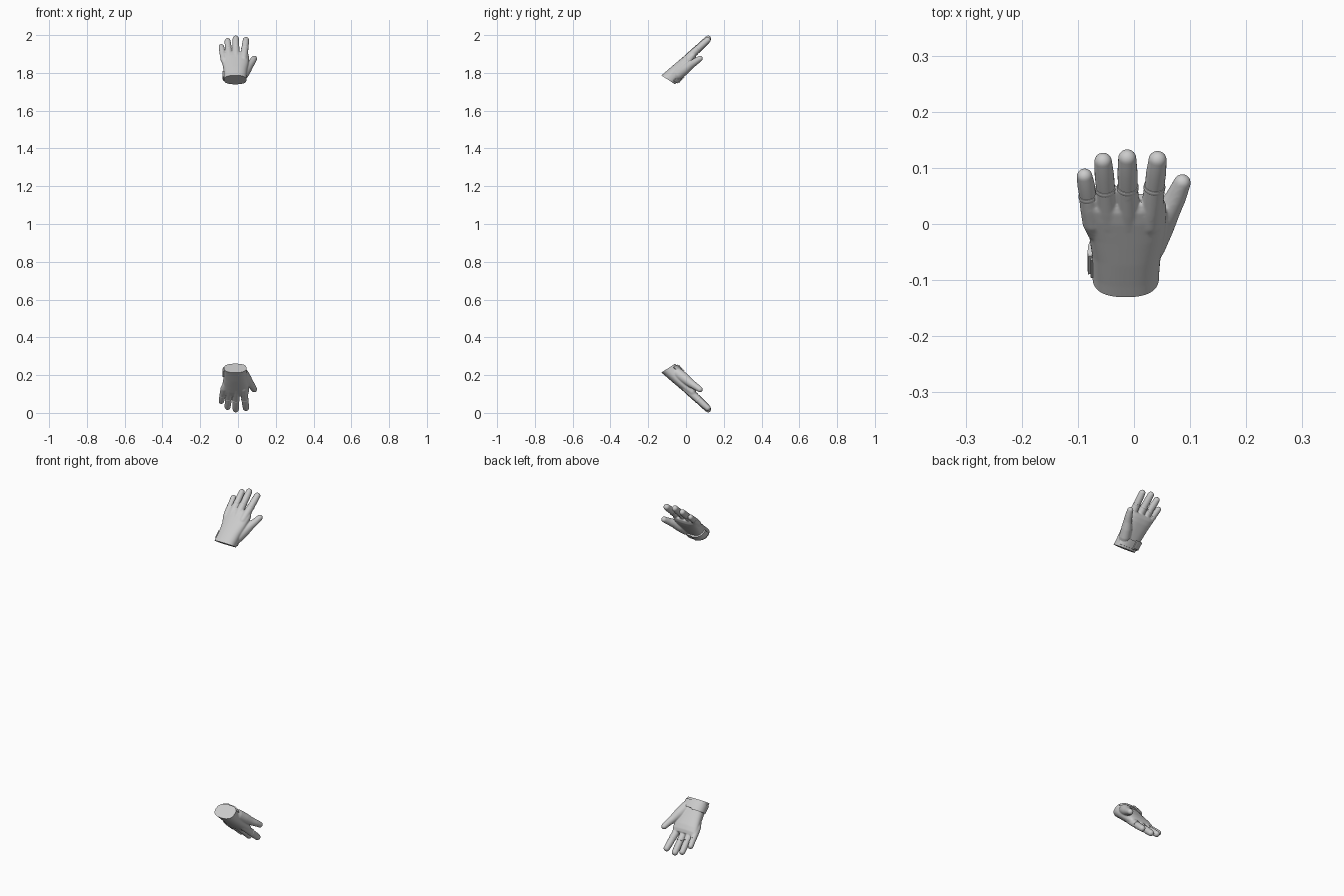
import bpy, bmesh, math
from mathutils import Vector, Matrix

if "Cube" in bpy.data.objects:
    bpy.data.objects.remove(bpy.data.objects["Cube"])

# Gloves are modelled flat (x across, y along the hand, z = back of hand), then tilted 40 degrees
TILT = Matrix.Translation((0, 0, 1.87)) @ Matrix.Rotation(math.radians(40), 4, 'X')
FLIP = Matrix.Translation((0, 0, 2)) @ Matrix.Diagonal((1, 1, -1, 1))


def loft(bm, rings, closed=True):
    """Skin a list of rings; cap the ends."""
    vs = [[bm.verts.new(p) for p in r] for r in rings]
    n = len(vs[0])
    for a, b in zip(vs, vs[1:]):
        for i in range(n):
            j = (i + 1) % n
            bm.faces.new((a[i], a[j], b[j], b[i]))
    bm.faces.new(vs[0][::-1])
    bm.faces.new(vs[-1])


def tube(bm, pts, radii, round_tip=True, n=24, flat=1.0):
    pts, radii = [Vector(p) for p in pts], list(radii)
    if round_tip:
        d, c, r = (pts[-1] - pts[-2]).normalized(), pts[-1], radii[-1]
        for k in range(1, 7):
            a = math.radians(k * 14.5)
            pts.append(c + d * r * math.sin(a))
            radii.append(r * math.cos(a))
    rings = []
    for i, (p, r) in enumerate(zip(pts, radii)):
        t = (pts[min(i + 1, len(pts) - 1)] - pts[max(i - 1, 0)]).normalized()
        side = t.cross(Vector((0, 0, 1))).normalized()
        up = side.cross(t)
        rings.append([p + side * r * math.cos(a) + up * r * flat * math.sin(a)
                      for a in (2 * math.pi * k / n for k in range(n))])
    loft(bm, rings)


def section(u, x0, x1, top, bot, a, grow=0.0):
    """Point at angle a on a rounded palm cross-section."""
    c, s = math.cos(a), math.sin(a)
    e = 0.8
    x = (x0 + x1) / 2 + ((x1 - x0) / 2 + grow) * math.copysign(abs(c) ** e, c)
    z = (top + bot) / 2 + ((top - bot) / 2 + grow) * math.copysign(abs(s) ** e, s)
    return Vector((x, u, z))


def emit(name, bm):
    """Place the part on the upper glove and its mirror on the lower glove."""
    bmesh.ops.recalc_face_normals(bm, faces=bm.faces)
    bm.transform(TILT)
    for prefix in ("upper_", "lower_"):
        if prefix == "lower_":
            bm.transform(FLIP)
            bmesh.ops.reverse_faces(bm, faces=bm.faces)
        me = bpy.data.meshes.new(prefix + name)
        bm.to_mesh(me)
        ob = bpy.data.objects.new(prefix + name, me)
        bpy.context.collection.objects.link(ob)
        bpy.ops.object.select_all(action='DESELECT')
        ob.select_set(True)
        bpy.context.view_layer.objects.active = ob
        bpy.ops.object.shade_smooth_by_angle(angle=math.radians(40))
    bm.free()


# name: base (x, z), tip centre (x, u, z), radius, u where the sleeve ends
FINGERS = {
    "little": ((-.074, -.002), (-.088, .109, -.002), .0155, .066),
    "ring": ((-.045, .000), (-.055, .149, .004), .0172, .086),
    "middle": ((-.010, .001), (-.012, .161, .010), .0178, .093),
    "index": ((.029, .000), (.042, .154, .006), .0178, .092),
}

# Glove body: palm, finger sleeves and thumb fused into one skin
bm = bmesh.new()
PALM = [(-.19, -.074, .044, .020, -.064), (-.13, -.074, .045, .020, -.063),
        (-.08, -.075, .048, .021, -.055), (-.03, -.081, .055, .021, -.046),
        (.015, -.088, .058, .021, -.038), (.040, -.092, .057, .019, -.030),
        (.055, -.088, .052, .012, -.020)]
loft(bm, [[section(*p, 2 * math.pi * k / 48) for k in range(48)] for p in PALM])
for (bx, bz), tip, r, end in FINGERS.values():
    base, tip = Vector((bx, 0.0, bz)), Vector(tip)
    at = lambda u: base.lerp(tip, u / tip.y)
    tube(bm, [at(u) for u in (-.03, .0, .035, end)],
         (r * .7, r * 1.15, r * 1.13, r * 1.04), round_tip=False)
THUMB = [(.015, -.115, -.030), (.027, -.08, -.034), (.045, -.035, -.036),
         (.062, .002, -.037), (.075, .030, -.040), (.086, .060, -.043)]
tube(bm, THUMB, (.022, .029, .027, .0215, .0185, .0155))
me = bpy.data.meshes.new("glove_form")
bmesh.ops.recalc_face_normals(bm, faces=bm.faces)
bm.to_mesh(me)
bm.free()
form = bpy.data.objects.new("glove_form", me)
bpy.context.collection.objects.link(form)
m = form.modifiers.new("fuse", 'REMESH')
m.mode, m.voxel_size = 'VOXEL', .003
m = form.modifiers.new("soften", 'SMOOTH')
m.factor, m.iterations = .5, 7
bpy.context.view_layer.update()
fused = bpy.data.meshes.new_from_object(form.evaluated_get(bpy.context.evaluated_depsgraph_get()))
bm = bmesh.new()
bm.from_mesh(fused)
bpy.data.objects.remove(form)
# Slanted flat wrist opening
bmesh.ops.bisect_plane(bm, geom=bm.verts[:] + bm.edges[:] + bm.faces[:], dist=1e-6,
                       plane_co=(0, -.153, .0185), plane_no=(0, -.957, -.29), clear_outer=True)
bmesh.ops.holes_fill(bm, edges=[e for e in bm.edges if e.is_boundary], sides=0)
emit("glove_body", bm)

# Fingers emerging from the sleeves, with raised hems
for name, ((bx, bz), tip, r, end) in FINGERS.items():
    base, tip = Vector((bx, 0.0, bz)), Vector(tip)
    at = lambda u: base.lerp(tip, u / tip.y)
    bm = bmesh.new()
    mid = (end + tip.y) / 2
    tube(bm, [at(end - .02), at(end + .004), at(mid), tip], (r * .97, r * .98, r, r * .9))
    emit(name + "_finger", bm)
    bm = bmesh.new()
    tube(bm, [at(end - .008), at(end - .006), at(end - .001), at(end + .001)],
         (r * 1.03, r * 1.09, r * 1.09, r * 1.05), round_tip=False)
    emit(name + "_hem", bm)


def strap(name, a0, a1, u0, u1, inner, outer, steps=28):
    """Band wrapped round the palm side of the wrist."""
    bm = bmesh.new()
    rings = []
    for k in range(steps + 1):
        a = math.radians(a0 + (a1 - a0) * k / steps)
        ring = []
        for u, g in ((u0, inner), (u1, inner), (u1, outer), (u0, outer)):
            p = section(u, -.074, .046, .020, -.063 if u < -.11 else -.058, a, g)
            p.y -= .3 * (p.z + .02)
            ring.append(p)
        rings.append(ring)
    loft(bm, rings)
    emit(name, bm)


# Wrist strap and its fastening tab
strap("wrist_strap", 168, 335, -.130, -.086, -.004, .004)
strap("strap_tab", 172, 262, -.124, -.080, .000, .0085)
